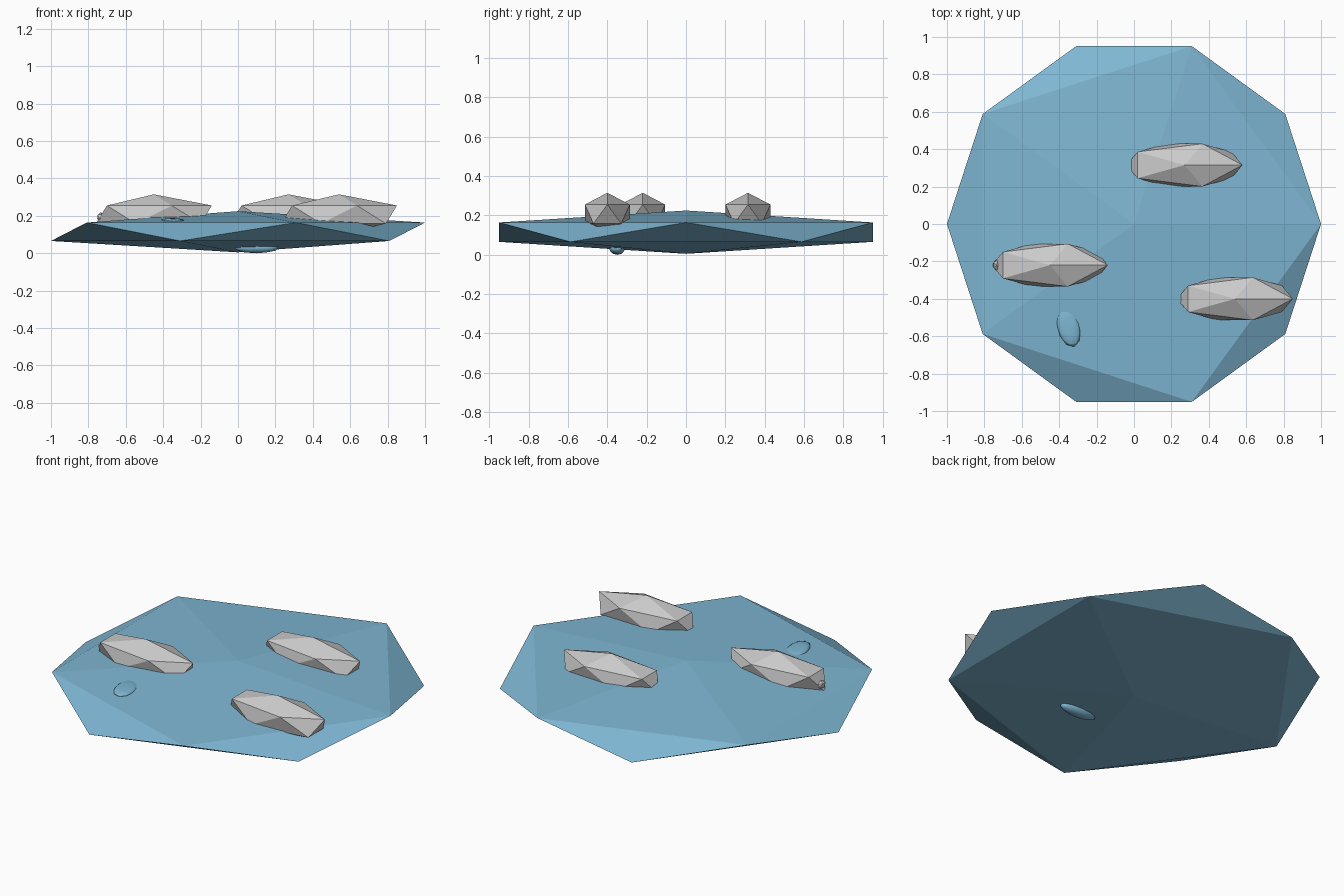
import bpy, math

if "Cube" in bpy.data.objects:
    bpy.data.objects.remove(bpy.data.objects["Cube"])


def material(name, color):
    m = bpy.data.materials.new(name)
    m.diffuse_color = color
    m.use_nodes = True
    m.node_tree.nodes["Principled BSDF"].inputs["Base Color"].default_value = m.diffuse_color
    return m


WATER = material("water_blue", (0.21, 0.47, 0.65, 1))
R = 1 / 0.8944  # ring of an icosahedron lies at 0.894 of its radius


def ico(name, loc, scale, mat=None, sub=1, turn=0, smooth=False):
    bpy.ops.mesh.primitive_ico_sphere_add(subdivisions=sub, radius=1, location=loc,
                                          rotation=(0, 0, math.radians(turn)))
    o = bpy.context.object
    o.name = name
    o.scale = scale
    bpy.ops.object.transform_apply(location=False, rotation=True, scale=True)
    if mat:
        o.data.materials.append(mat)
    if smooth:
        bpy.ops.object.shade_smooth()
    return o


# Flat faceted pool slab
ico("pool", (0, 0, 0.115), (R, R, 0.11), WATER)

# Three long faceted stones lying half sunk in the slab
for i, (x, y) in enumerate([(-0.45, -0.22), (0.27, 0.315), (0.54, -0.40)], 1):
    ico(f"stone_{i}", (x, y, 0.207), (0.31 * R, 0.12 * R, 0.108))

# Small lumps on the top, the underside and one stone tip
ico("top_ripple", (-0.35, -0.55, 0.176), (0.06, 0.11, 0.012), WATER, 2, 15, True)
ico("under_ripple", (0.1, -0.35, 0.03), (0.12, 0.04, 0.03), WATER, 2, 0, True)
ico("stone_tip_lump", (-0.735, -0.22, 0.195), (0.02, 0.03, 0.025), None, 1)
